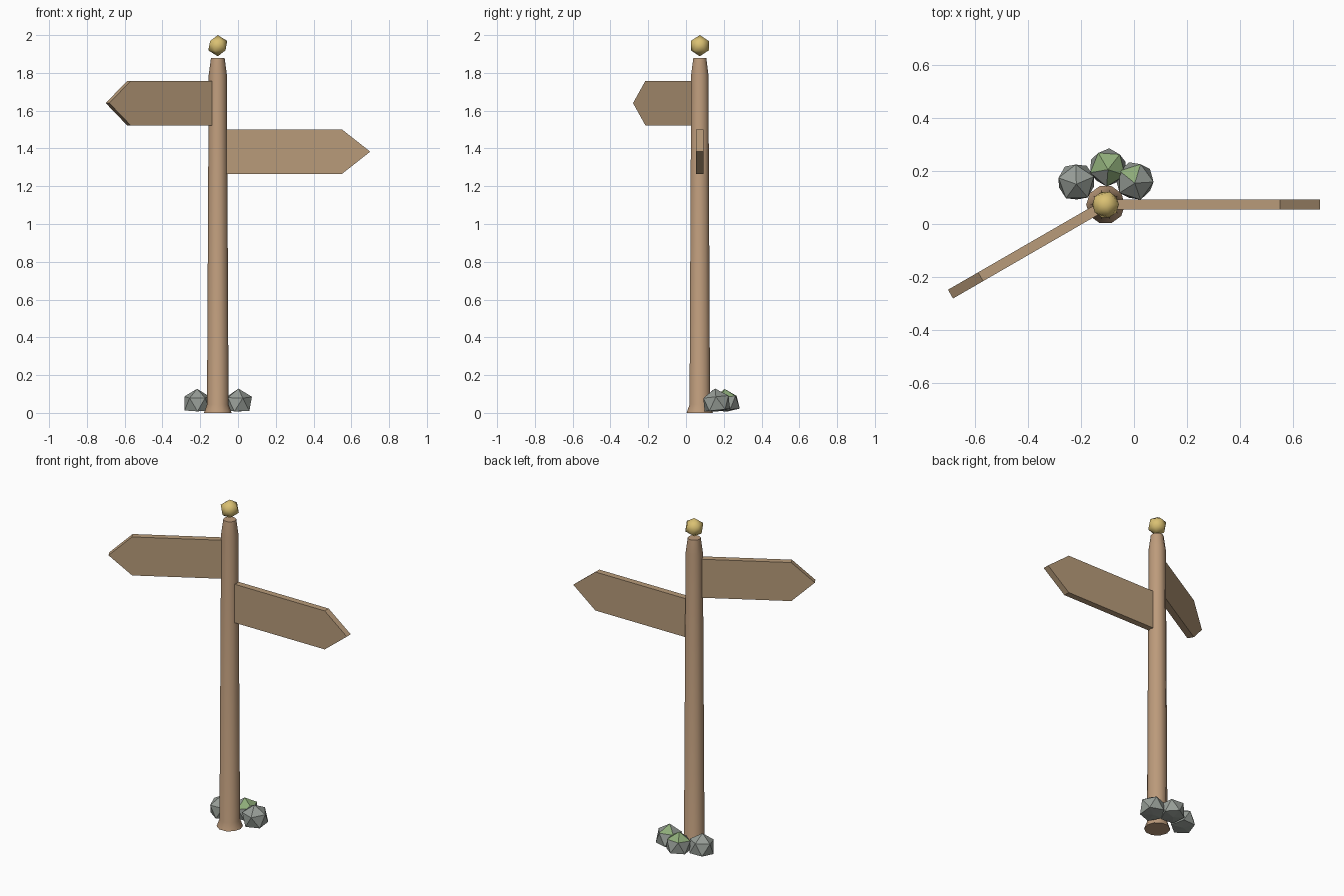
import bpy, bmesh, math
from mathutils import Vector, Matrix

cube = bpy.data.objects.get("Cube")
if cube:
    bpy.data.objects.remove(cube, do_unlink=True)

POST_X, POST_Y = -0.107, 0.073


def material(name, rgb):
    m = bpy.data.materials.new(name)
    m.use_nodes = True
    color = (*rgb, 1.0)
    m.diffuse_color = color
    bsdf = m.node_tree.nodes["Principled BSDF"]
    bsdf.inputs["Base Color"].default_value = color
    bsdf.inputs["Roughness"].default_value = 0.9
    return m


post_wood = material("post wood", (0.51, 0.33, 0.20))
board_wood = material("board wood", (0.48, 0.33, 0.195))
gold = material("gold", (0.70, 0.53, 0.17))
stone = material("grey stone", (0.31, 0.34, 0.31))
moss = material("green moss", (0.27, 0.41, 0.19))


def make_object(name, bm, mats, location):
    bmesh.ops.recalc_face_normals(bm, faces=bm.faces[:])
    mesh = bpy.data.meshes.new(name)
    bm.to_mesh(mesh)
    bm.free()
    for m in mats:
        mesh.materials.append(m)
    obj = bpy.data.objects.new(name, mesh)
    obj.location = location
    bpy.context.collection.objects.link(obj)
    return obj


def smooth(obj, degrees):
    bpy.ops.object.select_all(action='DESELECT')
    obj.select_set(True)
    bpy.context.view_layer.objects.active = obj
    bpy.ops.object.shade_smooth_by_angle(angle=math.radians(degrees))


# Tapered post: ten-sided rings with a flared foot and chamfered top
def make_post():
    sides = 10
    profile = [(0.073, 0), (0.057, 0.045), (0.048, 1.79), (0.036, 1.88)]
    bm = bmesh.new()
    rings = []
    for r, z in profile:
        angles = [2 * math.pi * i / sides for i in range(sides)]
        rings.append([bm.verts.new((r * math.cos(a), r * math.sin(a), z)) for a in angles])
    for low, high in zip(rings, rings[1:]):
        for i in range(sides):
            j = (i + 1) % sides
            bm.faces.new((low[i], low[j], high[j], high[i]))
    bm.faces.new(rings[0][::-1])
    bm.faces.new(rings[-1])
    smooth(make_object("post", bm, [post_wood], (POST_X, POST_Y, 0)), 50)


# Pointed board: arrow outline extruded to its thickness, turned around the post
def make_board(name, z, start, shoulder, tip, degrees):
    half, thick = 0.118, 0.038
    outline = [(start, -half), (shoulder, -half), (tip, 0), (shoulder, half), (start, half)]
    bm = bmesh.new()
    face = bm.faces.new([bm.verts.new((x, -thick / 2, h)) for x, h in outline])
    grown = bmesh.ops.extrude_face_region(bm, geom=[face])["geom"]
    verts = [v for v in grown if isinstance(v, bmesh.types.BMVert)]
    bmesh.ops.translate(bm, verts=verts, vec=(0, thick, 0))
    obj = make_object(name, bm, [board_wood], (POST_X, POST_Y, z))
    obj.rotation_euler.z = math.radians(degrees)


# Faceted rock with a flattened base; moss covers faces turned toward moss_dir
def make_rock(name, x, y, radius, turn, moss_dir=None, limit=0.0):
    bm = bmesh.new()
    spin = Matrix.Rotation(math.radians(turn), 4, 'Z')
    tilt = Matrix.Rotation(math.radians(6), 4, 'X')
    bmesh.ops.create_icosphere(bm, subdivisions=1, radius=radius, matrix=tilt @ spin)
    for v in bm.verts:
        v.co.z = max(v.co.z, -0.042)
    bm.normal_update()
    if moss_dir:
        direction = Vector(moss_dir).normalized()
        for f in bm.faces:
            f.material_index = int(f.normal.dot(direction) > limit)
    make_object(name, bm, [stone, moss], (x, y, 0.05))


make_post()
make_board("left_board", 1.383, 0.045, 0.657, 0.807, 0)
make_board("right_board", 1.64, 0.045, 0.543, 0.674, 210)

# Gold finial ball
ball = bmesh.new()
bmesh.ops.create_icosphere(ball, subdivisions=1, radius=0.056)
smooth(make_object("finial", ball, [gold], (POST_X, POST_Y, 1.944)), 60)

make_rock("right_rock", -0.217, 0.158, 0.078, 20)
make_rock("back_rock", -0.098, 0.213, 0.077, 50, (0.1, 0.1, 1), 0.65)
make_rock("left_rock", 0.003, 0.162, 0.079, 0, (-0.4, 0.45, 0.8), 0.9)
